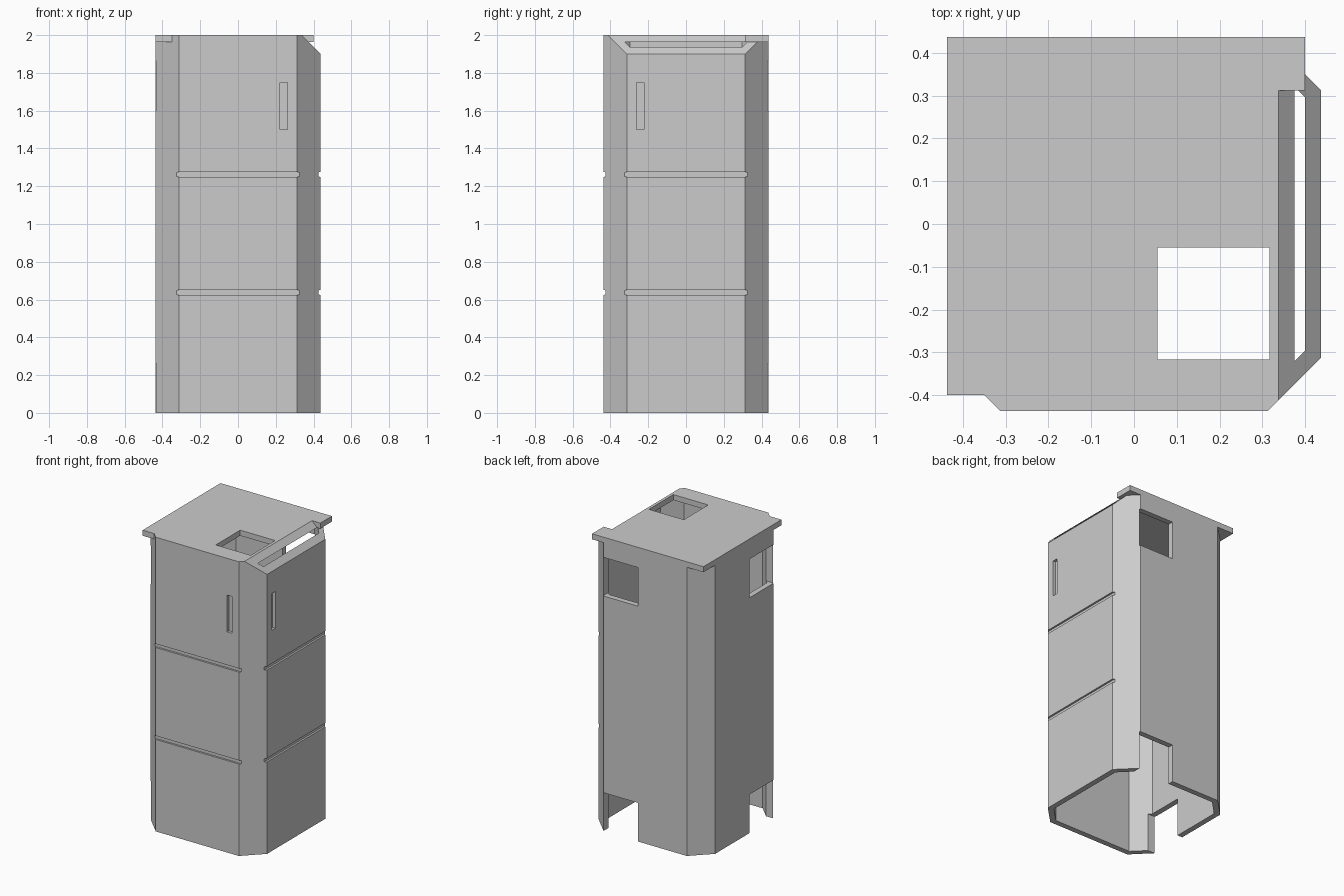
import bpy, bmesh
from math import sin, cos, pi

cube = bpy.data.objects.get("Cube")
if cube:
    bpy.data.objects.remove(cube)

HALF, EDGE, WALL, TOP = 0.4375, 0.3125, 0.0375, 2.0
CEIL = TOP - WALL

grey = bpy.data.materials.new("plain_grey")
grey.use_nodes = True
grey.diffuse_color = (0.6, 0.6, 0.6, 1)
grey.node_tree.nodes["Principled BSDF"].inputs["Base Color"].default_value = (0.6, 0.6, 0.6, 1)


def prism(name, outline, lo, hi, place):
    """Extrude a 2D outline from lo to hi; place turns (u, v, depth) into x, y, z."""
    bm = bmesh.new()
    ends = [[bm.verts.new(place(u, v, w)) for u, v in outline] for w in (lo, hi)]
    for ring in ends:
        bm.faces.new(ring)
    n = len(outline)
    for i in range(n):
        j = (i + 1) % n
        bm.faces.new((ends[0][i], ends[0][j], ends[1][j], ends[1][i]))
    bmesh.ops.recalc_face_normals(bm, faces=bm.faces)
    mesh = bpy.data.meshes.new(name)
    bm.to_mesh(mesh)
    bm.free()
    obj = bpy.data.objects.new(name, mesh)
    bpy.context.collection.objects.link(obj)
    mesh.materials.append(grey)
    return obj


def upright(u, v, w):
    return (u, v, w)


def across(u, v, w):
    return (u, w, v)


def across_mirrored(u, v, w):
    # the same cut reflected over the diagonal corner, onto the adjoining side
    return (-w, -u, v)


def octagon(half, edge):
    return [(half, -edge), (half, edge), (edge, half), (-edge, half),
            (-half, edge), (-half, -edge), (-edge, -half), (edge, -half)]


def box(u0, u1, v0, v1):
    return [(u0, v0), (u1, v0), (u1, v1), (u0, v1)]


def stadium(half_length, z, r, steps=6):
    pts = []
    for side, start in ((1, -pi / 2), (-1, pi / 2)):
        for i in range(steps + 1):
            a = start + pi * i / steps
            pts.append((side * half_length + r * cos(a), z + r * sin(a)))
    return pts


def carve(obj, cutters):
    """Subtract every cutter, bake the result and remove the cutters."""
    for c in cutters:
        c.hide_render = True
        mod = obj.modifiers.new(c.name, 'BOOLEAN')
        mod.operation, mod.solver, mod.object = 'DIFFERENCE', 'EXACT', c
    dg = bpy.context.evaluated_depsgraph_get()
    mesh = bpy.data.meshes.new_from_object(obj.evaluated_get(dg))
    obj.modifiers.clear()
    obj.data = mesh
    for c in cutters:
        bpy.data.objects.remove(c)


def slope_cutter(y0, y1):
    line = HALF + 1.9
    return prism("slope_cutter", [(line - 2.1, 2.1), (0.6, line - 0.6), (0.6, 2.1)],
                 y0, y1, across)


# Hollow tower wall with chamfered corners
wall = prism("tower_wall", octagon(HALF, EDGE), 0, CEIL, upright)
cuts = [prism("hollow", octagon(HALF - WALL, 0.297), -0.1, TOP + 0.1, upright),
        slope_cutter(-0.6, 0.6)]
OPEN0, OPEN1 = 0.055, 0.3175
for place in (across, across_mirrored):
    # Panel grooves and recessed handle slot
    for z in (0.6375, 1.2625):
        cuts.append(prism("groove", stadium(0.3175, z, 0.0125), -0.5, 0.0125 - HALF, place))
    cuts.append(prism("handle_slot", box(0.2235, 0.261, 1.5, 1.75), -0.5, 0.02 - HALF, place))
    # Upper window and floor-level opening on the opposite side
    cuts.append(prism("window", box(OPEN0, OPEN1, 1.6, 1.8625), 0.38, 0.5, place))
    cuts.append(prism("floor_opening", box(OPEN0, OPEN1, -0.1, 0.2625), 0.38, 0.5, place))
carve(wall, cuts)

# Roof slab with overhanging corners, sloped side and square hatch
LIP = HALF - WALL
roof = prism("roof_slab", [(-HALF, HALF), (LIP, HALF), (LIP, -0.35), (EDGE, -HALF),
                           (-EDGE, -HALF), (-0.35, -LIP), (-HALF, -LIP)],
             CEIL, TOP, upright)
carve(roof, [slope_cutter(-0.6, EDGE),
             prism("hatch", box(OPEN0, OPEN1, -OPEN1, -OPEN0), 1.9, 2.1, upright)])
